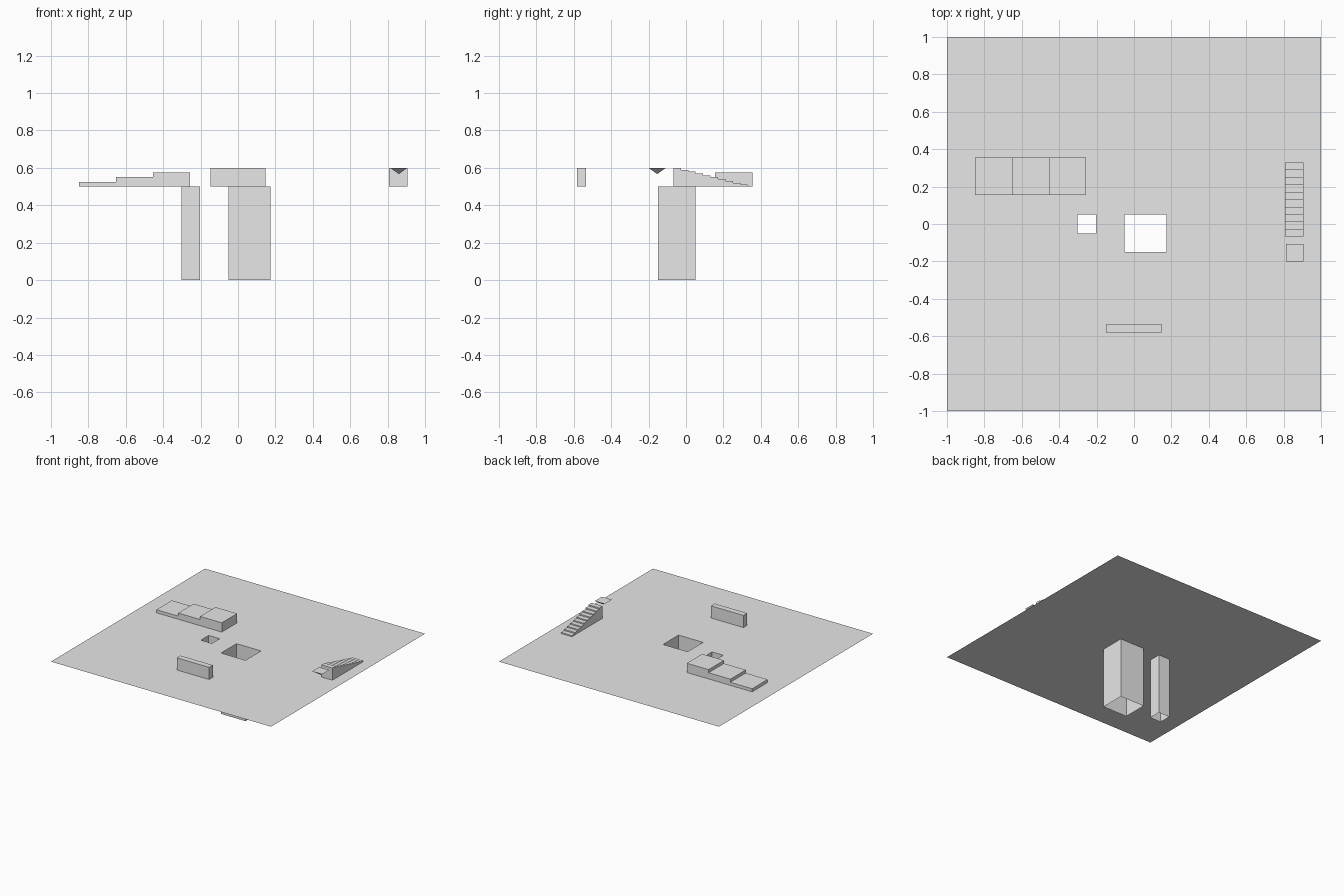
import bpy
import bmesh
from mathutils import Vector

if "Cube" in bpy.data.objects:
    bpy.data.objects.remove(bpy.data.objects["Cube"])

GROUND = 0.5  # height of the ground sheet

grey = bpy.data.materials.new("plain grey")
grey.use_nodes = True
grey.diffuse_color = (0.8, 0.8, 0.8, 1)
grey.node_tree.nodes["Principled BSDF"].inputs["Base Color"].default_value = grey.diffuse_color


def finish(bm, name):
    mesh = bpy.data.meshes.new(name)
    bm.to_mesh(mesh)
    bm.free()
    mesh.materials.append(grey)
    obj = bpy.data.objects.new(name, mesh)
    bpy.context.collection.objects.link(obj)
    return obj


def box(x, y, z):
    """Box mesh spanning three (low, high) ranges."""
    bm = bmesh.new()
    bmesh.ops.create_cube(bm, size=1)
    for v in bm.verts:
        v.co = [r[0] if c < 0 else r[1] for c, r in zip(v.co, (x, y, z))]
    return bm


def drop_faces(bm, rule):
    bmesh.ops.delete(bm, geom=[f for f in bm.faces if rule(f)], context="FACES")


def stairs(name, start, run, rise, count, sweep):
    """Stair profile rising along run from start, swept sideways; open below."""
    up = Vector((0, 0, 1))
    points = [start]
    for i in range(count):
        points.append(start + run * i + up * rise * (i + 1))
        points.append(start + run * (i + 1) + up * rise * (i + 1))
    points.append(start + run * count)
    bm = bmesh.new()
    side = bm.faces.new([bm.verts.new(p) for p in points])
    swept = bmesh.ops.extrude_face_region(bm, geom=[side], use_keep_orig=True)
    verts = [g for g in swept["geom"] if isinstance(g, bmesh.types.BMVert)]
    bmesh.ops.translate(bm, verts=verts, vec=sweep)
    bmesh.ops.recalc_face_normals(bm, faces=bm.faces)
    drop_faces(bm, lambda f: all(abs(v.co.z - GROUND) < 1e-4 for v in f.verts))
    return finish(bm, name)


# Ground sheet with two rectangular holes
holes = {
    "large_shaft": ((-0.05, 0.173), (-0.15, 0.052)),
    "small_shaft": ((-0.303, -0.202), (-0.05, 0.052)),
}
bm = bmesh.new()
bmesh.ops.create_grid(bm, x_segments=1, y_segments=1, size=1)
for ranges in holes.values():
    for axis, limits in enumerate(ranges):
        for limit in limits:
            normal = Vector((0, 0, 0))
            normal[axis] = 1
            bmesh.ops.bisect_plane(bm, geom=bm.verts[:] + bm.edges[:] + bm.faces[:],
                                   plane_co=normal * limit, plane_no=normal)


def in_hole(face):
    c = face.calc_center_median()
    return any(x[0] < c.x < x[1] and y[0] < c.y < y[1] for x, y in holes.values())


drop_faces(bm, in_hole)
bmesh.ops.translate(bm, verts=bm.verts, vec=(0, 0, GROUND))
finish(bm, "ground")

# Open shafts hanging below the holes, walls facing inward
for name, (x, y) in holes.items():
    bm = box(x, y, (0, GROUND))
    drop_faces(bm, lambda f: abs(f.normal.z) > 0.5)
    bmesh.ops.reverse_faces(bm, faces=bm.faces)
    finish(bm, name)

# Low wall near the front
bm = box((-0.148, 0.146), (-0.583, -0.535), (GROUND, 0.6))
bm.normal_update()
drop_faces(bm, lambda f: f.normal.z < -0.5)
finish(bm, "low_wall")

# Three broad platforms and a narrow staircase
stairs("platform_steps", Vector((-0.85, 0.155, GROUND)), Vector((0.198, 0, 0)),
       0.0255, 3, Vector((0, 0.2, 0)))
stairs("staircase", Vector((0.806, 0.33, GROUND)), Vector((0, -0.0397, 0)),
       0.01, 10, Vector((0.099, 0, 0)))

# Floating upside-down pyramid
bm = bmesh.new()
rim = [bm.verts.new((x, y, 0.6)) for x, y in
       ((0.814, -0.2), (0.905, -0.2), (0.905, -0.108), (0.814, -0.108))]
tip = bm.verts.new((0.86, -0.154, 0.567))
bm.faces.new(rim)
for i in range(4):
    bm.faces.new((rim[i], tip, rim[(i + 1) % 4]))
bmesh.ops.recalc_face_normals(bm, faces=bm.faces)
finish(bm, "floating_pyramid")
